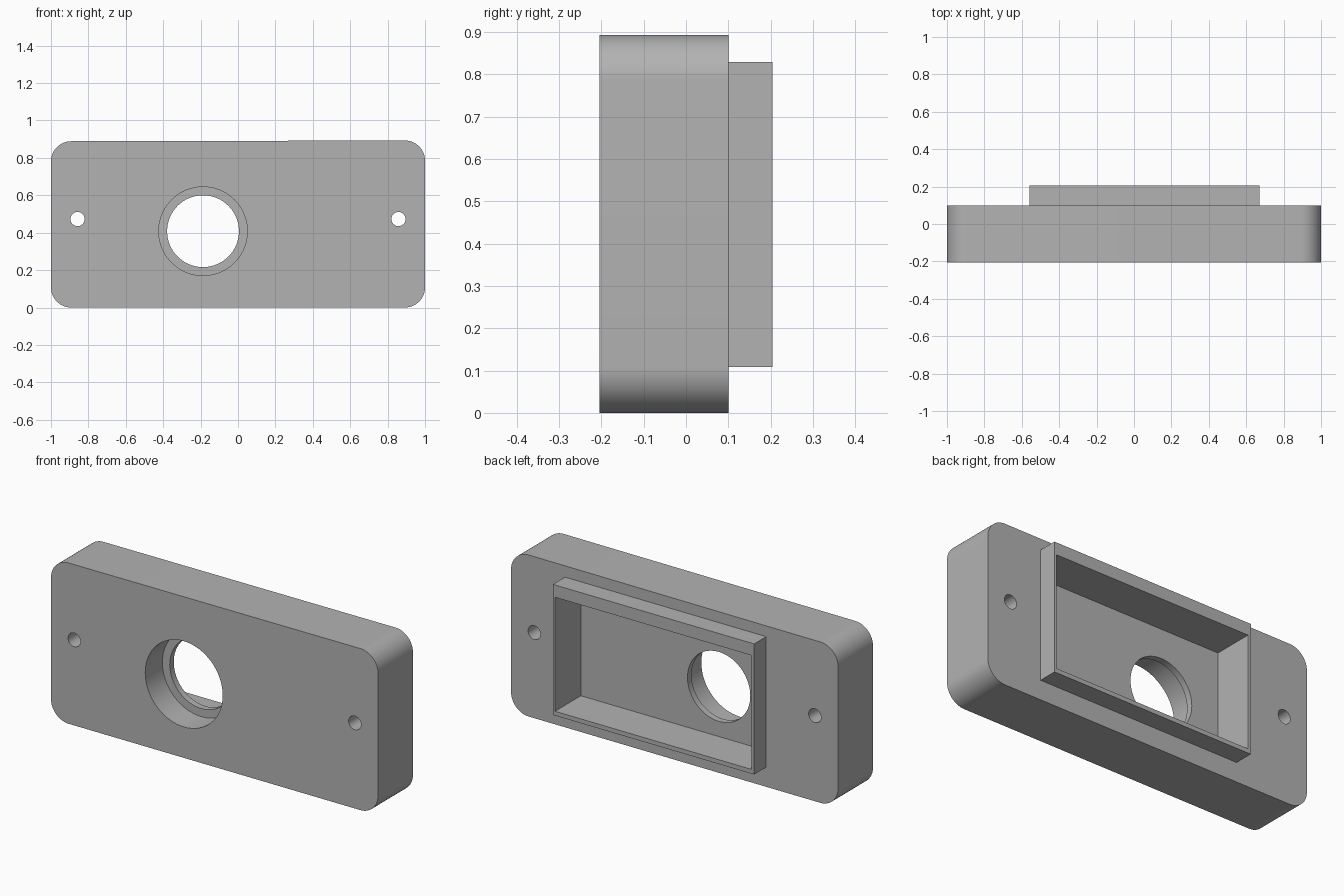
import bpy, bmesh, math
from mathutils import Matrix, Vector

if "Cube" in bpy.data.objects:
    bpy.data.objects.remove(bpy.data.objects["Cube"], do_unlink=True)

FRONT, BACK, RIM_BACK = -0.205, 0.10, 0.205
POCKET_FLOOR, BORE_FLOOR = -0.02, -0.055

grey = bpy.data.materials.new("plain grey")
grey.use_nodes = True
colour = (0.45, 0.45, 0.45, 1)
grey.diffuse_color = colour
grey.node_tree.nodes["Principled BSDF"].inputs["Base Color"].default_value = colour


def add_object(name, bm):
    bmesh.ops.recalc_face_normals(bm, faces=bm.faces)
    mesh = bpy.data.meshes.new(name)
    bm.to_mesh(mesh)
    bm.free()
    mesh.materials.append(grey)
    obj = bpy.data.objects.new(name, mesh)
    bpy.context.collection.objects.link(obj)
    return obj


def box(name, x0, x1, y0, y1, z0, z1):
    bm = bmesh.new()
    centre = Vector((x0 + x1, y0 + y1, z0 + z1)) / 2
    size = Matrix.Diagonal((x1 - x0, y1 - y0, z1 - z0, 1))
    bmesh.ops.create_cube(bm, size=1, matrix=Matrix.Translation(centre) @ size)
    return add_object(name, bm)


def cylinder(name, x, z, radius, y0, y1, sides):
    bm = bmesh.new()
    place = Matrix.Translation((x, (y0 + y1) / 2, z)) @ Matrix.Rotation(math.pi / 2, 4, "X")
    bmesh.ops.create_cone(bm, cap_ends=True, segments=sides, radius1=radius,
                          radius2=radius, depth=y1 - y0, matrix=place)
    return add_object(name, bm)


def rounded_block(name, radius, steps):
    # Rounded outline; the top edge slopes very slightly towards the right side
    bm = bmesh.new()
    corners = [(1, 0.893, 0), (-1, 0.889, 1), (-1, 0, 2), (1, 0, 3)]
    ring = []
    for x, z, quarter in corners:
        cx = x - math.copysign(radius, x)
        cz = z - radius if z > 0 else radius
        for i in range(steps + 1):
            a = (quarter + i / steps) * math.pi / 2
            ring.append(bm.verts.new((cx + radius * math.cos(a), FRONT,
                                      cz + radius * math.sin(a))))
    face = bm.faces.new(ring)
    extruded = bmesh.ops.extrude_face_region(bm, geom=[face])["geom"]
    moved = [v for v in extruded if isinstance(v, bmesh.types.BMVert)]
    bmesh.ops.translate(bm, verts=moved, vec=(0, BACK - FRONT, 0))
    return add_object(name, bm)


def combine(target, other, operation):
    mod = target.modifiers.new(other.name, "BOOLEAN")
    mod.operation = operation
    mod.solver = "EXACT"
    mod.object = other
    bpy.context.view_layer.objects.active = target
    bpy.ops.object.modifier_apply(modifier=mod.name)
    bpy.data.objects.remove(other, do_unlink=True)


# Thick plate with the raised rectangular rim on its back
housing = rounded_block("housing", 0.108, 16)
combine(housing, box("rim", -0.56, 0.67, 0.03, RIM_BACK, 0.108, 0.83), "UNION")

# Rectangular pocket inside the rim
combine(housing, box("pocket", -0.543, 0.657, POCKET_FLOOR, 0.4, 0.132, 0.762), "DIFFERENCE")

# Stepped round opening: wide bore from the front, thin lip at its end
combine(housing, cylinder("bore", -0.187, 0.408, 0.237, -0.4, BORE_FLOOR, 64), "DIFFERENCE")
combine(housing, cylinder("lip_hole", -0.187, 0.408, 0.192, -0.3, 0.05, 64), "DIFFERENCE")

# Screw holes at both ends
for side in (-1, 1):
    combine(housing, cylinder("screw_hole", side * 0.858, 0.473, 0.038, -0.4, 0.4, 32),
            "DIFFERENCE")

bpy.ops.object.select_all(action="DESELECT")
housing.select_set(True)
bpy.context.view_layer.objects.active = housing
bpy.ops.object.shade_smooth_by_angle(angle=math.radians(30))
